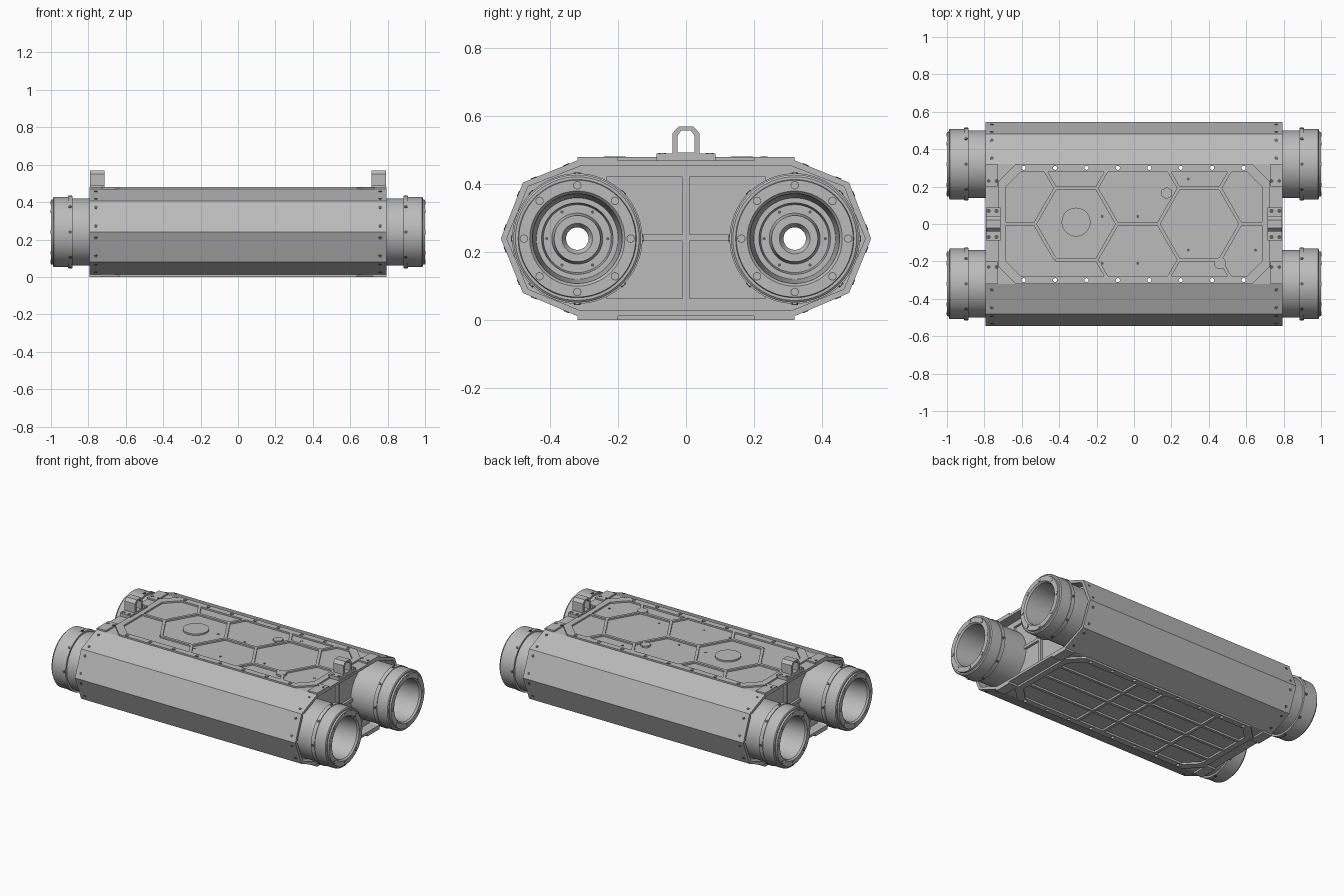
import bpy, bmesh, math
from math import sin, cos, pi, radians
from mathutils import Vector, Matrix

if "Cube" in bpy.data.objects:
    bpy.data.objects.remove(bpy.data.objects["Cube"], do_unlink=True)


def material(name, value):
    m = bpy.data.materials.new(name)
    m.use_nodes = True
    m.diffuse_color = (value, value, value, 1)
    m.node_tree.nodes["Principled BSDF"].inputs["Base Color"].default_value = (value, value, value, 1)
    return m


GREY = material("machined grey", 0.5)
DARK = material("dark fastener grey", 0.12)
TOP, BOTTOM, MID = 0.48, 0.0, 0.24


def finish(name, bm, mat=GREY, smooth=False):
    bmesh.ops.recalc_face_normals(bm, faces=bm.faces)
    mesh = bpy.data.meshes.new(name)
    bm.to_mesh(mesh)
    bm.free()
    mesh.materials.append(mat)
    ob = bpy.data.objects.new(name, mesh)
    bpy.context.collection.objects.link(ob)
    if smooth:
        activate(ob)
        bpy.ops.object.shade_smooth_by_angle(angle=radians(30))
    return ob


def activate(ob):
    bpy.ops.object.select_all(action='DESELECT')
    ob.select_set(True)
    bpy.context.view_layer.objects.active = ob


def add_box(bm, centre, size, angle=0):
    m = Matrix.Translation(centre) @ Matrix.Rotation(angle, 4, 'Z') @ Matrix.Diagonal((*size, 1))
    bmesh.ops.create_cube(bm, size=1, matrix=m)


def add_rod(bm, centre, direction, radius, depth, sides=16):
    rot = Vector(direction).to_track_quat('Z', 'Y').to_matrix().to_4x4()
    bmesh.ops.create_cone(bm, cap_ends=True, segments=sides, radius1=radius, radius2=radius,
                          depth=depth, matrix=Matrix.Translation(centre) @ rot)


def place(p, h, axis):
    return (h, p[0], p[1]) if axis == 'X' else (p[0], p[1], h)


def add_prism(bm, outline, lo, hi, axis):
    rows = [[bm.verts.new(place(p, h, axis)) for p in outline] for h in (lo, hi)]
    n = len(outline)
    for row in rows:
        bm.faces.new(row)
    for i in range(n):
        j = (i + 1) % n
        bm.faces.new((rows[0][i], rows[0][j], rows[1][j], rows[1][i]))


def add_ring(bm, outer, inner, lo, hi, axis):
    # extruded frame between two outlines with equal point counts
    loops = [[bm.verts.new(place(p, h, axis)) for p in o]
             for o, h in ((outer, lo), (outer, hi), (inner, hi), (inner, lo))]
    n = len(outer)
    for k in range(4):
        a, b = loops[k], loops[(k + 1) % 4]
        for i in range(n):
            j = (i + 1) % n
            bm.faces.new((a[i], a[j], b[j], b[i]))


def cut(ob, cutter):
    mod = ob.modifiers.new("cut", 'BOOLEAN')
    mod.operation, mod.solver, mod.object = 'DIFFERENCE', 'EXACT', cutter
    activate(ob)
    bpy.ops.object.modifier_apply(modifier=mod.name)


def octagon(x, y, c):
    return [(x, y - c), (x - c, y), (c - x, y), (-x, y - c),
            (-x, c - y), (c - x, -y), (x - c, -y), (x, c - y)]


# faceted housing shell
half = [(0.32, 0.47), (0.48, 0.405), (0.545, 0.24), (0.48, 0.08), (0.32, 0.012)]
outer = half + [(-y, z) for y, z in reversed(half)]
inner = [(y * 0.968, MID + (z - MID) * 0.93) for y, z in outer]
bm = bmesh.new()
add_ring(bm, outer, inner, -0.795, 0.795, 'X')
shell = finish("housing_shell", bm)

# recessed bulkheads with shallow pockets and tube openings
for s, side in ((1, "left"), (-1, "right")):
    bm = bmesh.new()
    lo, hi = sorted((s * 0.69, s * 0.73))
    add_prism(bm, [(y * 0.985, MID + (z - MID) * 0.965) for y, z in outer], lo, hi, 'X')
    bulkhead = finish(side + "_bulkhead", bm)
    bm = bmesh.new()
    for y in (-0.122, 0.122):
        for z in (0.148, 0.337):
            add_box(bm, (s * 0.73, y, z), (0.03, 0.224, 0.17))
    pockets = finish("pocket_cutter", bm)
    bm = bmesh.new()
    for y in (-0.32, 0.32):
        add_rod(bm, (s * 0.71, y, MID), (1, 0, 0), 0.17, 0.2, 48)
    openings = finish("opening_cutter", bm)
    for c in (pockets, openings):
        c.hide_render = True
        cut(bulkhead, c)
        bpy.data.objects.remove(c, do_unlink=True)

# turned end tubes: (distance along axis, radius)
profile = [(0.66, 0.033), (0.70, 0.18), (0.885, 0.18), (0.885, 0.192), (0.91, 0.192),
           (0.91, 0.188), (0.985, 0.188), (0.99, 0.182), (0.99, 0.174), (1.0, 0.172),
           (1.0, 0.14), (0.99, 0.132), (0.80, 0.12), (0.80, 0.105), (0.77, 0.1),
           (0.77, 0.075), (0.81, 0.068), (0.81, 0.045), (0.79, 0.033)]
SEG = 64
for s, side in ((1, "left"), (-1, "right")):
    for y0, end in ((-0.32, "front"), (0.32, "back")):
        bm = bmesh.new()
        rings = [[bm.verts.new((s * x, y0 + r * cos(2 * pi * k / SEG), MID + r * sin(2 * pi * k / SEG)))
                  for k in range(SEG)] for x, r in profile]
        for i, a in enumerate(rings):
            b = rings[(i + 1) % len(rings)]
            for k in range(SEG):
                m = (k + 1) % SEG
                bm.faces.new((a[k], a[m], b[m], b[k]))
        finish(f"{side}_{end}_tube", bm, smooth=True)
        # screws on the face and around the clamp band
        heads, rims = bmesh.new(), bmesh.new()
        for k in range(8):
            d = Vector((0, cos(k * pi / 4), sin(k * pi / 4)))
            c = Vector((0, y0, MID)) + d * 0.157
            add_rod(rims, c + Vector((s * 1.0, 0, 0)), (1, 0, 0), 0.0125, 0.002)
            add_rod(heads, c + Vector((s * 1.0, 0, 0)), (1, 0, 0), 0.01, 0.004)
            add_rod(rims, Vector((s * 0.8975, y0, MID)) + d * 0.192, d, 0.009, 0.006)
        for k in range(6):
            a = k * pi / 3
            add_rod(rims, (s * 0.77, y0 + 0.09 * cos(a), MID + 0.09 * sin(a)), (1, 0, 0), 0.005, 0.004, 8)
        finish(f"{side}_{end}_screw_rims", rims, DARK)
        finish(f"{side}_{end}_screw_heads", heads)


def add_rib(bm, a, b, lo, hi, width):
    a, b = Vector(a), Vector(b)
    d = b - a
    add_box(bm, (*((a + b) / 2), (lo + hi) / 2), (d.length, width, hi - lo), math.atan2(d.y, d.x))


# top cover: border frame and honeycomb ribs
bm = bmesh.new()
add_ring(bm, octagon(0.725, 0.318, 0.09), octagon(0.685, 0.278, 0.08), 0.468, TOP, 'Z')
R = 0.22
edges = set()
for col in range(-3, 4):
    for row in range(-2, 3):
        cx = -0.31 + 1.5 * R * col
        cy = math.sqrt(3) * R * (row + 0.5 * (col % 2))
        pts = [(round(cx + R * cos(k * pi / 3), 3), round(cy + R * sin(k * pi / 3), 3)) for k in range(6)]
        for k in range(6):
            edges.add(tuple(sorted((pts[k], pts[(k + 1) % 6]))))
for a, b in sorted(edges):
    a, b = Vector(a), Vector(b)
    run = [p for p in (a.lerp(b, t / 60) for t in range(61)) if abs(p.x) < 0.69 and abs(p.y) < 0.285]
    if len(run) > 6:
        add_rib(bm, run[0], run[-1], 0.468, TOP, 0.018)
finish("top_cover_ribs", bm)

# round access cover and ports
bm = bmesh.new()
add_rod(bm, (-0.31, 0.01, 0.473), (0, 0, 1), 0.077, 0.014, 40)
add_rod(bm, (0.46, -0.21, 0.476), (0, 0, 1), 0.032, 0.012, 24)
add_rod(bm, (0.175, 0.165, 0.476), (0, 0, 1), 0.032, 0.012, 6)
finish("access_covers", bm)

# bottom cover: border frame and rectangular rib grid
bm = bmesh.new()
add_ring(bm, octagon(0.725, 0.318, 0.09), octagon(0.685, 0.278, 0.08), BOTTOM, 0.014, 'Z')
for y in (-0.14, 0, 0.14):
    add_rib(bm, (-0.69, y), (0.69, y), BOTTOM, 0.014, 0.018)
for x in (-0.56, -0.4, -0.2, 0, 0.2, 0.4, 0.56):
    add_rib(bm, (x, -0.285), (x, 0.285), BOTTOM, 0.014, 0.018)
finish("bottom_cover_ribs", bm)

# cover screw holes, running through both covers
bm = bmesh.new()
for i in range(8):
    for y in (-0.3, 0.3):
        add_rod(bm, (-0.59 + i * 0.168, y, MID), (0, 0, 1), 0.011, 0.7, 12)
holes = finish("hole_cutter", bm)
holes.hide_render = True
for name in ("housing_shell", "top_cover_ribs", "bottom_cover_ribs"):
    cut(bpy.data.objects[name], holes)
bpy.data.objects.remove(holes, do_unlink=True)

# lifting lugs and corner brackets
loop = [(0.04, 0.485), (0.04, 0.55), (0.022, 0.57), (-0.022, 0.57), (-0.04, 0.55), (-0.04, 0.485)]
eye = [(0.025, 0.493), (0.025, 0.543), (0.014, 0.558), (-0.014, 0.558), (-0.025, 0.543), (-0.025, 0.493)]
for s, side in ((1, "left"), (-1, "right")):
    lo, hi = sorted((s * 0.715, s * 0.79))
    bm = bmesh.new()
    add_ring(bm, loop, eye, lo, hi, 'X')
    add_box(bm, (s * 0.7525, 0, 0.479), (0.075, 0.175, 0.024))
    finish(side + "_lifting_lug", bm)
    bm, screws = bmesh.new(), bmesh.new()
    for y in (-1, 1):
        for z in (0.474, 0.006):
            add_box(bm, (s * 0.762, y * 0.26, z), (0.066, 0.12, 0.012))
        for x in (0.735, 0.777):
            add_rod(screws, (s * x, y * 0.07, 0.491), (0, 0, 1), 0.011, 0.003, 12)
            add_rod(screws, (s * x, y * 0.23, TOP), (0, 0, 1), 0.01, 0.003, 12)
            add_rod(screws, (s * x, y * 0.23, BOTTOM + 0.002), (0, 0, 1), 0.01, 0.003, 12)
    finish(side + "_corner_brackets", bm)
    # screws along the ends of each slanted facet
    for (y1, z1), (y2, z2) in zip(half, half[1:]):
        for t in (0.2, 0.8):
            for y in (-1, 1):
                add_rod(screws, (s * 0.76, y * (y1 + (y2 - y1) * t), z1 + (z2 - z1) * t),
                        (0, y * (z1 - z2), y2 - y1), 0.009, 0.004, 12)
    finish(side + "_end_screws", screws, DARK)

# small top holes
bm = bmesh.new()
for x, y in ((-0.17, 0.04), (0.02, 0.04), (0.29, 0.24), (0.65, 0.24), (0.29, -0.14),
             (0.65, -0.14), (-0.17, -0.21), (0.02, -0.21)):
    add_rod(bm, (x, y, 0.47), (0, 0, 1), 0.008, 0.004, 12)
finish("small_top_holes", bm, DARK)
